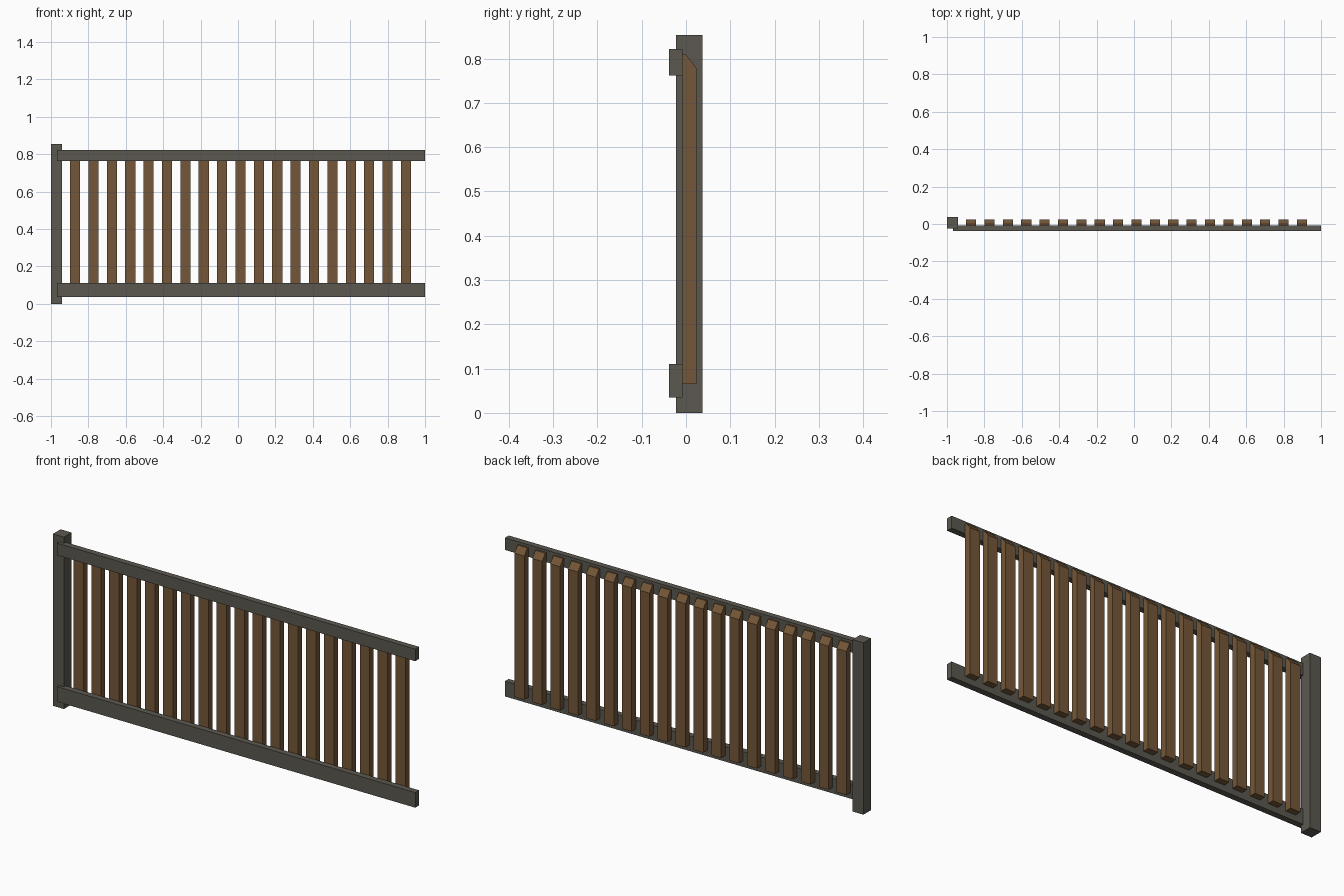
import bpy

if "Cube" in bpy.data.objects:
    bpy.data.objects.remove(bpy.data.objects["Cube"])


def material(name, rgb):
    m = bpy.data.materials.new(name)
    m.diffuse_color = (*rgb, 1)
    m.use_nodes = True
    m.node_tree.nodes["Principled BSDF"].inputs["Base Color"].default_value = m.diffuse_color
    return m


def extrude_x(name, profile, x0, x1, mat):
    """Solid made by sweeping a (y, z) profile from x0 to x1."""
    n = len(profile)
    verts = [(x, y, z) for x in (x0, x1) for y, z in profile]
    faces = [tuple(reversed(range(n))), tuple(range(n, 2 * n))]
    faces += [(i, (i + 1) % n, (i + 1) % n + n, i + n) for i in range(n)]
    mesh = bpy.data.meshes.new(name)
    mesh.from_pydata(verts, [], faces)
    mesh.materials.append(mat)
    obj = bpy.data.objects.new(name, mesh)
    bpy.context.collection.objects.link(obj)
    return obj


def rect(y0, y1, z0, z1):
    return [(y0, z0), (y1, z0), (y1, z1), (y0, z1)]


grey = material("weathered_grey", (0.105, 0.098, 0.08))
brown = material("brown_wood", (0.175, 0.095, 0.04))

# End post and the two rails notched into its front
extrude_x("post", rect(-0.023, 0.037, 0, 0.853), -1.0, -0.94, grey)
extrude_x("bottom_rail", rect(-0.038, -0.008, 0.035, 0.11), -0.967, 1.0, grey)
extrude_x("top_rail", rect(-0.038, -0.008, 0.762, 0.822), -0.967, 1.0, grey)

# Pickets behind the rails, tops chamfered towards the back
picket = [(-0.008, 0.065), (0.024, 0.065), (0.024, 0.778),
          (0.0, 0.809), (-0.008, 0.809)]
COUNT, FIRST, LAST, WIDTH = 19, -0.871, 0.898, 0.054
for i in range(COUNT):
    x = FIRST + (LAST - FIRST) * i / (COUNT - 1)
    extrude_x(f"picket_{i + 1}", picket, x - WIDTH / 2, x + WIDTH / 2, brown)
